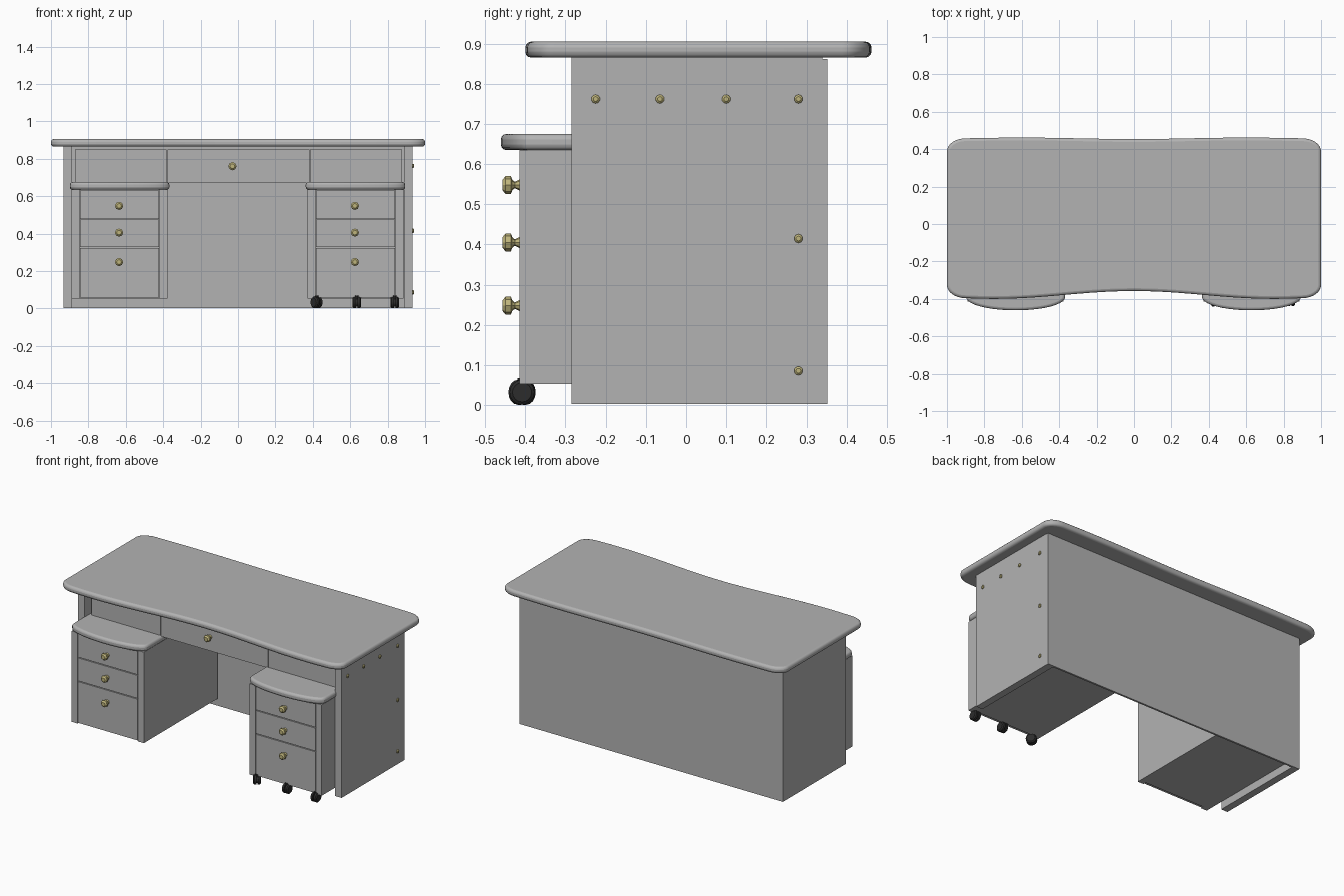
import bpy, bmesh
from math import pi, sin, cos, radians
from mathutils import Matrix, Vector

old = bpy.data.objects.get("Cube")
if old:
    bpy.data.objects.remove(old, do_unlink=True)


def material(name, rgb, rough):
    m = bpy.data.materials.new(name)
    m.use_nodes = True
    m.diffuse_color = (*rgb, 1)
    node = m.node_tree.nodes["Principled BSDF"]
    node.inputs["Base Color"].default_value = (*rgb, 1)
    node.inputs["Roughness"].default_value = rough
    return m


GREY = material("grey laminate", (0.45, 0.45, 0.45), 0.6)
BRASS = material("pale brass", (0.52, 0.46, 0.2), 0.5)
BLACK = material("black rubber", (0.025, 0.025, 0.025), 0.6)


def finish(name, bm, mat, matrix=None):
    bmesh.ops.recalc_face_normals(bm, faces=bm.faces)
    if matrix:
        bm.transform(matrix)
    me = bpy.data.meshes.new(name)
    bm.to_mesh(me)
    bm.free()
    me.materials.append(mat)
    ob = bpy.data.objects.new(name, me)
    bpy.context.collection.objects.link(ob)
    return ob


def box(name, x, y, z, mat=GREY):
    bm = bmesh.new()
    lo, hi = Vector((x[0], y[0], z[0])), Vector((x[1], y[1], z[1]))
    bmesh.ops.create_cube(bm, size=1)
    size = Matrix.Diagonal((*(hi - lo), 1))
    return finish(name, bm, mat, Matrix.Translation((lo + hi) / 2) @ size)


def slab(name, outline, z0, z1, edge):
    """Board with a rounded-over rim."""
    bm = bmesh.new()
    base = bm.faces.new([bm.verts.new((x, y, z0)) for x, y in outline])
    top = bmesh.ops.extrude_face_region(bm, geom=[base])["geom"]
    bmesh.ops.translate(bm, vec=(0, 0, z1 - z0),
                        verts=[v for v in top if isinstance(v, bmesh.types.BMVert)])
    ob = finish(name, bm, GREY)
    bev = ob.modifiers.new("rim", "BEVEL")
    bev.width, bev.segments = edge, 3
    bev.limit_method, bev.angle_limit = "ANGLE", radians(60)
    bpy.context.view_layer.objects.active = ob
    bpy.ops.object.select_all(action="DESELECT")
    ob.select_set(True)
    bpy.ops.object.shade_smooth_by_angle(angle=radians(25))
    return ob


def lathe(name, profile, matrix, mat, sides):
    """Turn (radius, height) points around z."""
    bm = bmesh.new()
    rings = [[bm.verts.new((r * cos(2 * pi * i / sides), r * sin(2 * pi * i / sides), h))
              for i in range(sides)] for r, h in profile]
    for a, b in zip(rings, rings[1:]):
        for i in range(sides):
            j = (i + 1) % sides
            bm.faces.new((a[i], a[j], b[j], b[i]))
    bm.faces.new(rings[0])
    bm.faces.new(rings[-1])
    return finish(name, bm, mat, matrix)


# Desktop with rounded corners and a shallow wave along the front
def front_y(x):
    return -0.379 + 0.021 * cos(pi * x / 0.75)


def back_y(x):
    return 0.458 - 0.004 * cos(pi * x / 0.6)


def corner(sx, sy, edge):
    cx, rx, ry = 0.9, 0.1, 0.07
    pts = []
    for i in range(9):
        a = pi / 2 * i / 8
        x = sx * (cx + rx * cos(a))
        pts.append((x, edge(sx * cx) - sy * ry * (1 - sin(a))))
    return pts


steps = [-0.9 + 1.8 * i / 24 for i in range(1, 24)]
desktop = corner(1, 1, back_y) + [(x, back_y(x)) for x in reversed(steps)]
desktop += corner(-1, 1, back_y)[::-1] + corner(-1, -1, front_y)
desktop += [(x, front_y(x)) for x in steps] + corner(1, -1, front_y)[::-1]
slab("desktop", desktop, 0.865, 0.905, 0.015)

# Carcass
box("left_side_panel", (0.888, 0.934), (-0.285, 0.34), (0.003, 0.865))
box("right_side_panel", (-0.934, -0.888), (-0.285, 0.34), (0.003, 0.865))
box("back_panel", (-0.934, 0.934), (0.34, 0.352), (0.003, 0.862))
box("apron_rail", (-0.888, 0.888), (-0.215, -0.2), (0.67, 0.865))
for name, x0, x1 in (("right_apron_front", -0.872, -0.382),
                     ("middle_drawer_front", -0.378, 0.382),
                     ("left_apron_front", 0.386, 0.877)):
    box(name, (x0, x1), (-0.24, -0.215), (0.67, 0.85))

# Knobs
KNOB = [(0.014, 0), (0.008, 0.012), (0.013, 0.018), (0.022, 0.022),
        (0.022, 0.035), (0.013, 0.043)]
TO_FRONT = Matrix.Rotation(pi / 2, 4, "X")
TO_SIDE = Matrix.Rotation(pi / 2, 4, "Y")


def knob(name, x, y, z):
    lathe(name, KNOB, Matrix.Translation((x, y, z)) @ TO_FRONT, BRASS, 8)


knob("middle_drawer_knob", -0.03, -0.24, 0.76)

# Drawer pedestals with bowed tops
for side, cx in (("left", 0.628), ("right", -0.633)):
    half, inner = 0.256, 0.214
    z0, z1 = 0.053, 0.635
    for part, a, b in (("plus", inner, half), ("minus", -half, -inner)):
        box(f"{side}_pedestal_side_{part}", (cx + a, cx + b), (-0.415, 0.33), (z0, z1))
    box(f"{side}_pedestal_body", (cx - inner, cx + inner), (-0.395, 0.33), (z0, z1))
    for i, (a, b, kz) in enumerate(((0.479, 0.629, 0.548), (0.327, 0.474, 0.405),
                                    (0.058, 0.322, 0.248))):
        box(f"{side}_drawer_front_{i + 1}", (cx - inner + 0.003, cx + inner - 0.003),
            (-0.414, -0.395), (a, b))
        knob(f"{side}_drawer_knob_{i + 1}", cx - 0.003, -0.414, kz)
    us = [-1 + i / 10 for i in range(21)]
    bow = [(cx + 0.266 * sin(u * pi / 2), -0.385 - 0.076 * cos(u * pi / 2) ** 0.9
            if abs(u) < 1 else -0.375) for u in us]
    slab(f"{side}_pedestal_top", bow + [(cx + 0.266, 0.33), (cx - 0.266, 0.33)],
         0.635, 0.675, 0.014)

# Screw caps on the left side panel
caps = [(y, 0.762) for y in (-0.225, -0.065, 0.1, 0.28)] + [(0.28, 0.415), (0.28, 0.086)]
for i, (y, z) in enumerate(caps):
    lathe(f"screw_cap_{i + 1}", [(0.011, -0.002), (0.011, 0.004), (0.006, 0.008)],
          Matrix.Translation((0.934, y, z)) @ TO_SIDE, BRASS, 10)

# Twin-wheel casters under the left pedestal
for i, (x, turn) in enumerate(((0.42, 40), (0.635, 0), (0.838, 0))):
    place = Matrix.Translation((x, -0.408, 0.032)) @ Matrix.Rotation(radians(turn), 4, "Z")
    for part, s in (("a", -1), ("b", 1)):
        lathe(f"caster_{i + 1}_wheel_{part}",
              [(0.031, 0.004), (0.031, 0.016), (0.024, 0.022)],
              place @ Matrix.Rotation(s * pi / 2, 4, "Y"), BLACK, 16)
    lathe(f"caster_{i + 1}_hub", [(0.022, -0.005), (0.022, 0.005)], place @ TO_SIDE, BLACK, 12)
    lathe(f"caster_{i + 1}_stem", [(0.012, 0), (0.012, 0.036)], place, BLACK, 10)
